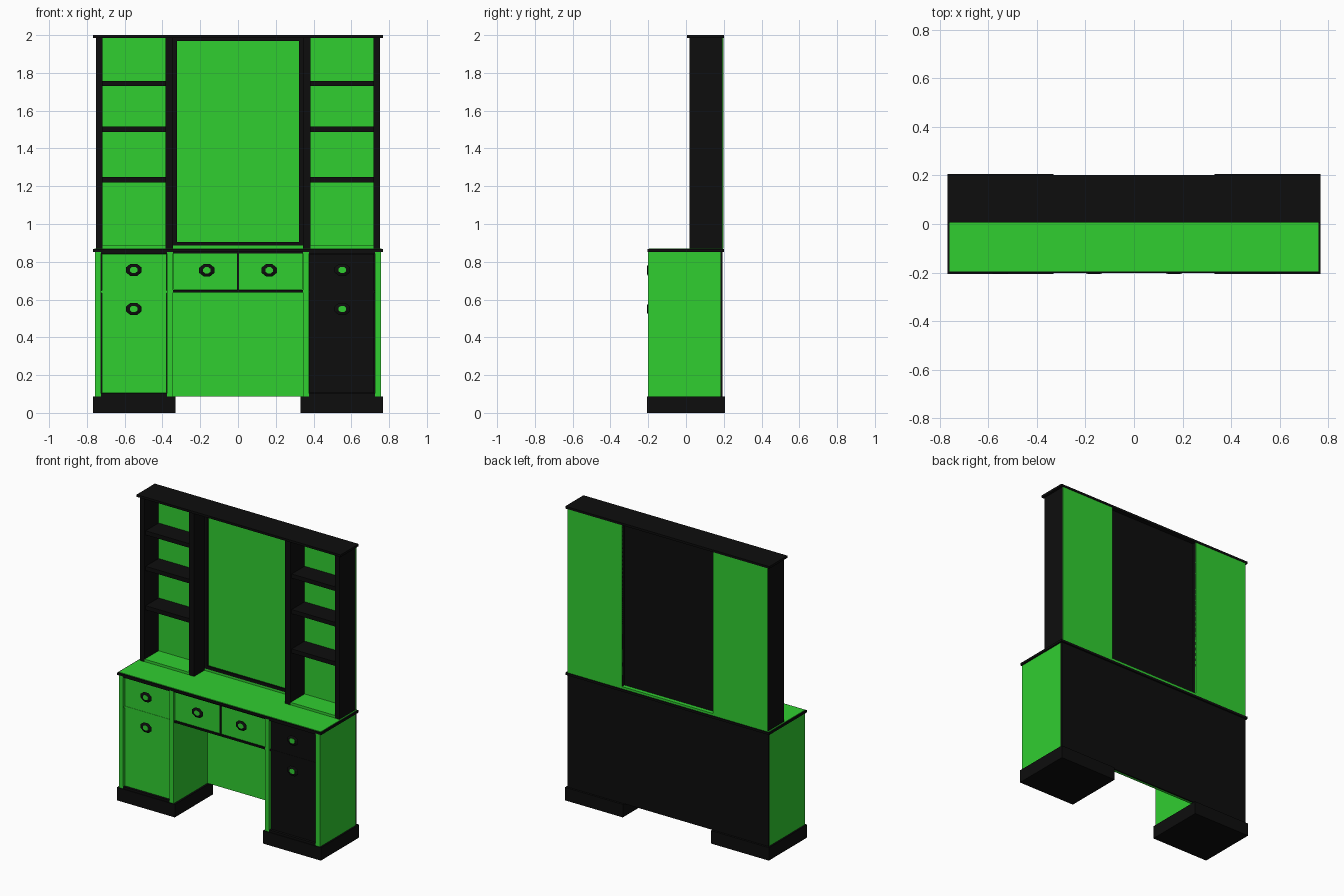
import bpy, bmesh, math
from mathutils import Matrix

if "Cube" in bpy.data.objects:
    bpy.data.objects.remove(bpy.data.objects["Cube"])


def material(name, rgb):
    m = bpy.data.materials.new(name)
    m.diffuse_color = (*rgb, 1)
    m.use_nodes = True
    m.node_tree.nodes["Principled BSDF"].inputs["Base Color"].default_value = m.diffuse_color
    return m


GREEN = material("green", (0.03, 0.62, 0.03))
BLACK = material("black", (0.004, 0.004, 0.004))


def finish(bm, name, mat):
    me = bpy.data.meshes.new(name)
    bm.to_mesh(me)
    bm.free()
    me.materials.append(mat)
    ob = bpy.data.objects.new(name, me)
    bpy.context.collection.objects.link(ob)
    return ob


def box(name, x, y, z, mat):
    """Board given by its (min, max) extents on each axis."""
    x = sorted(x)
    size = [b - a for a, b in (x, y, z)]
    mid = [(a + b) / 2 for a, b in (x, y, z)]
    bm = bmesh.new()
    bmesh.ops.create_cube(bm, size=1, matrix=Matrix.Translation(mid) @ Matrix.Diagonal((*size, 1)))
    return finish(bm, name, mat)


def knob(name, x, z, y):
    """Shallow eight-sided knob with a bevelled rim and a flat green face."""
    for part, r1, r2, y0, y1, mat in (("rim", 0.030, 0.044, y, y - 0.012, BLACK),
                                      ("rim_bevel", 0.044, 0.026, y - 0.012, y - 0.018, BLACK),
                                      ("face", 0.022, 0.022, y - 0.016, y - 0.019, GREEN)):
        bm = bmesh.new()
        place = (Matrix.Translation((x, (y0 + y1) / 2, z)) @ Matrix.Diagonal((1, 1, 0.8, 1))
                 @ Matrix.Rotation(math.pi / 2, 4, 'X') @ Matrix.Rotation(math.pi / 8, 4, 'Z'))
        bmesh.ops.create_cone(bm, cap_ends=True, segments=8, radius1=r1, radius2=r2,
                              depth=abs(y1 - y0), matrix=place)
        finish(bm, f"{name}_{part}", mat)


FRONT = -0.188   # face of doors and drawers

for s, side in ((-1, "left"), (1, "right")):
    def sx(a, b):
        return (s * a, s * b)

    # Pedestal
    door_mat = GREEN if s < 0 else BLACK
    box(f"{side}_plinth", sx(0.332, 0.768), (-0.206, 0.206), (0, 0.088), BLACK)
    box(f"{side}_outer_side", sx(0.725, 0.757), (-0.2, 0.182), (0.088, 0.855), GREEN)
    box(f"{side}_inner_side", sx(0.345, 0.375), (-0.2, 0.182), (0.088, 0.855), GREEN)
    box(f"{side}_floor", sx(0.375, 0.725), (-0.2, 0.182), (0.088, 0.102), BLACK)
    box(f"{side}_drawer_rail", sx(0.375, 0.725), (-0.19, 0.182), (0.635, 0.648), door_mat)
    box(f"{side}_top_rail", sx(0.375, 0.725), (-0.2, -0.17), (0.845, 0.855), BLACK)
    box(f"{side}_door", sx(0.379, 0.721), (FRONT, -0.165), (0.105, 0.635), door_mat)
    box(f"{side}_drawer", sx(0.379, 0.721), (FRONT, -0.165), (0.648, 0.842), door_mat)
    knob(f"{side}_door_knob", s * 0.552, 0.55, FRONT)
    knob(f"{side}_drawer_knob", s * 0.552, 0.757, FRONT)

    # Centre drawer
    box(f"{side}_centre_drawer", sx(0.006, 0.341), (FRONT, -0.165), (0.652, 0.845), GREEN)
    knob(f"{side}_centre_knob", s * 0.165, 0.755, FRONT)

    # Shelf tower above
    box(f"{side}_tower_side", sx(0.717, 0.752), (0.018, 0.196), (0.87, 1.986), BLACK)
    box(f"{side}_tower_divider", sx(0.343, 0.383), (0.018, 0.196), (0.87, 1.986), BLACK)
    box(f"{side}_tower_back", sx(0.383, 0.717), (0.17, 0.192), (0.87, 1.986), GREEN)
    box(f"{side}_tower_back_skin", sx(0.343, 0.752), (0.192, 0.199), (0.87, 1.986), GREEN)
    box(f"{side}_tower_floor", sx(0.383, 0.717), (0.02, 0.17), (0.87, 0.888), GREEN)
    for i, z in enumerate((1.235, 1.503, 1.745)):
        box(f"{side}_shelf_{i + 1}", sx(0.383, 0.717), (0.03, 0.17), (z - 0.015, z + 0.013), BLACK)

    # Upright of the mirror frame
    box(f"{side}_mirror_frame", sx(0.322, 0.343), (0.128, 0.165), (0.885, 1.986), BLACK)

# Kneehole and back of the desk
box("centre_drawer_floor", (-0.345, 0.345), (-0.195, 0.182), (0.638, 0.65), BLACK)
box("centre_drawer_post", (-0.006, 0.006), (-0.19, -0.165), (0.65, 0.855), BLACK)
box("centre_top_rail", (-0.345, 0.345), (-0.195, -0.165), (0.845, 0.855), BLACK)
box("kneehole_back", (-0.345, 0.345), (0.165, 0.182), (0.088, 0.855), GREEN)
box("desk_back", (-0.757, 0.757), (0.182, 0.192), (0.088, 0.855), BLACK)

# Worktop with its green surface
box("worktop", (-0.768, 0.768), (-0.203, 0.202), (0.853, 0.868), BLACK)
box("worktop_surface", (-0.76, 0.76), (-0.195, 0.195), (0.866, 0.871), GREEN)

# Mirror and crown board
box("mirror", (-0.322, 0.322), (0.14, 0.155), (0.905, 1.97), GREEN)
box("mirror_backing", (-0.343, 0.343), (0.155, 0.172), (0.885, 1.986), BLACK)
box("mirror_bottom_frame", (-0.322, 0.322), (0.128, 0.155), (0.885, 0.905), BLACK)
box("mirror_top_frame", (-0.322, 0.322), (0.128, 0.155), (1.97, 1.986), BLACK)
box("mirror_sill", (-0.343, 0.343), (0.128, 0.199), (0.87, 0.885), GREEN)
box("crown_board", (-0.768, 0.768), (0.006, 0.202), (1.985, 2.0), BLACK)
